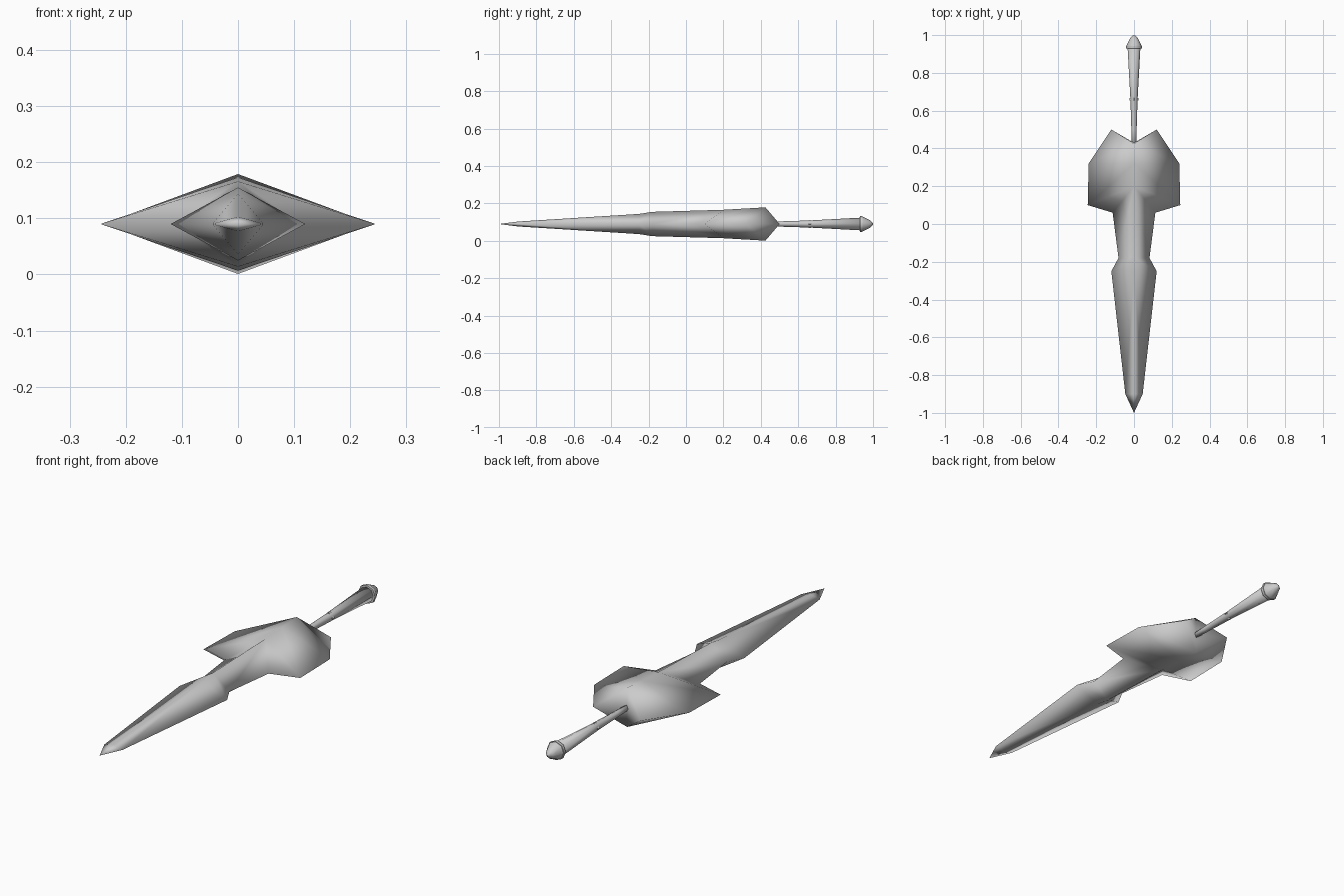
import bpy, math

if "Cube" in bpy.data.objects:
    bpy.data.objects.remove(bpy.data.objects["Cube"])

ZC = 0.09  # height of the long axis

steel = bpy.data.materials.new("pale_steel")
steel.diffuse_color = (0.6, 0.6, 0.6, 1)
steel.use_nodes = True
steel.node_tree.nodes["Principled BSDF"].inputs["Base Color"].default_value = steel.diffuse_color


def make(name, verts, faces, angle=180):
    mesh = bpy.data.meshes.new(name)
    mesh.from_pydata(verts, [], faces)
    mesh.materials.append(steel)
    obj = bpy.data.objects.new(name, mesh)
    bpy.context.collection.objects.link(obj)
    bpy.ops.object.select_all(action='DESELECT')
    bpy.context.view_layer.objects.active = obj
    obj.select_set(True)
    bpy.ops.object.mode_set(mode='EDIT')
    bpy.ops.mesh.select_all(action='SELECT')
    bpy.ops.mesh.normals_make_consistent(inside=False)
    bpy.ops.object.mode_set(mode='OBJECT')
    if angle >= 180:
        bpy.ops.object.shade_smooth()
    else:
        bpy.ops.object.shade_smooth_by_angle(angle=math.radians(angle))
    return obj


def loft(name, rings, sides, angle=180):
    """Skin regular rings of (y, radius) along the y axis."""
    verts, faces = [], []
    for y, r in rings:
        for i in range(sides):
            a = math.tau * i / sides + math.pi / 2
            verts.append((r * math.cos(a), y, ZC + r * math.sin(a)))
    for k in range(len(rings) - 1):
        for i in range(sides):
            j = (i + 1) % sides
            faces.append((k * sides + i, k * sides + j,
                          (k + 1) * sides + j, (k + 1) * sides + i))
    faces.append(tuple(range(sides)))
    faces.append(tuple(range((len(rings) - 1) * sides, len(rings) * sides)))
    return make(name, verts, faces, angle)


# Blade and winged guard in one smooth skin: a thin outer edge (x, y) on each
# side, joined to a ridge (y, half height) above and below
edge = [(0.046, -0.90), (0.12, -0.25), (0.082, -0.18), (0.113, 0.06),
        (0.245, 0.10), (0.24, 0.32), (0.12, 0.50)]
ridge = [(-0.90, 0.013), (-0.25, 0.054), (-0.18, 0.065), (0.20, 0.076),
         (0.32, 0.083), (0.425, 0.089)]
pairs = [(0, 0), (1, 1), (2, 2), (3, 3), (4, 3), (5, 4), (6, 5)]
E, R = len(edge), len(ridge)
verts = [(0, -1.0, ZC), (0, 0.43, ZC)]  # point and notch
verts += [(s * x, y, ZC) for s in (1, -1) for x, y in edge]
verts += [(0, y, ZC + s * h) for s in (1, -1) for y, h in ridge]
faces = []
for e in (2, 2 + E):
    for r in (2 + 2 * E, 2 + 2 * E + R):
        faces.append((0, e, r))
        for (e0, r0), (e1, r1) in zip(pairs, pairs[1:]):
            faces.append((e + e0, e + e1, r + r1))
            if r0 != r1:
                faces.append((e + e0, r + r1, r + r0))
        faces.append((e + E - 1, 1, r + R - 1))
make("blade_and_guard", verts, faces)

# Tapered grip, with a thin square band whose corners break the surface
loft("grip", [(0.40, 0.012), (0.50, 0.014), (0.66, 0.019), (0.935, 0.034)], 8)
loft("grip_band", [(0.654, 0.0225), (0.667, 0.0225)], 4, 50)

# Pommel: collar and pointed cap
loft("pommel_collar", [(0.929, 0.043), (0.942, 0.043)], 8, 50)
loft("pommel_cap", [(0.935, 0.042), (0.945, 0.040), (0.985, 0.020), (1.0, 0.003)], 8)
